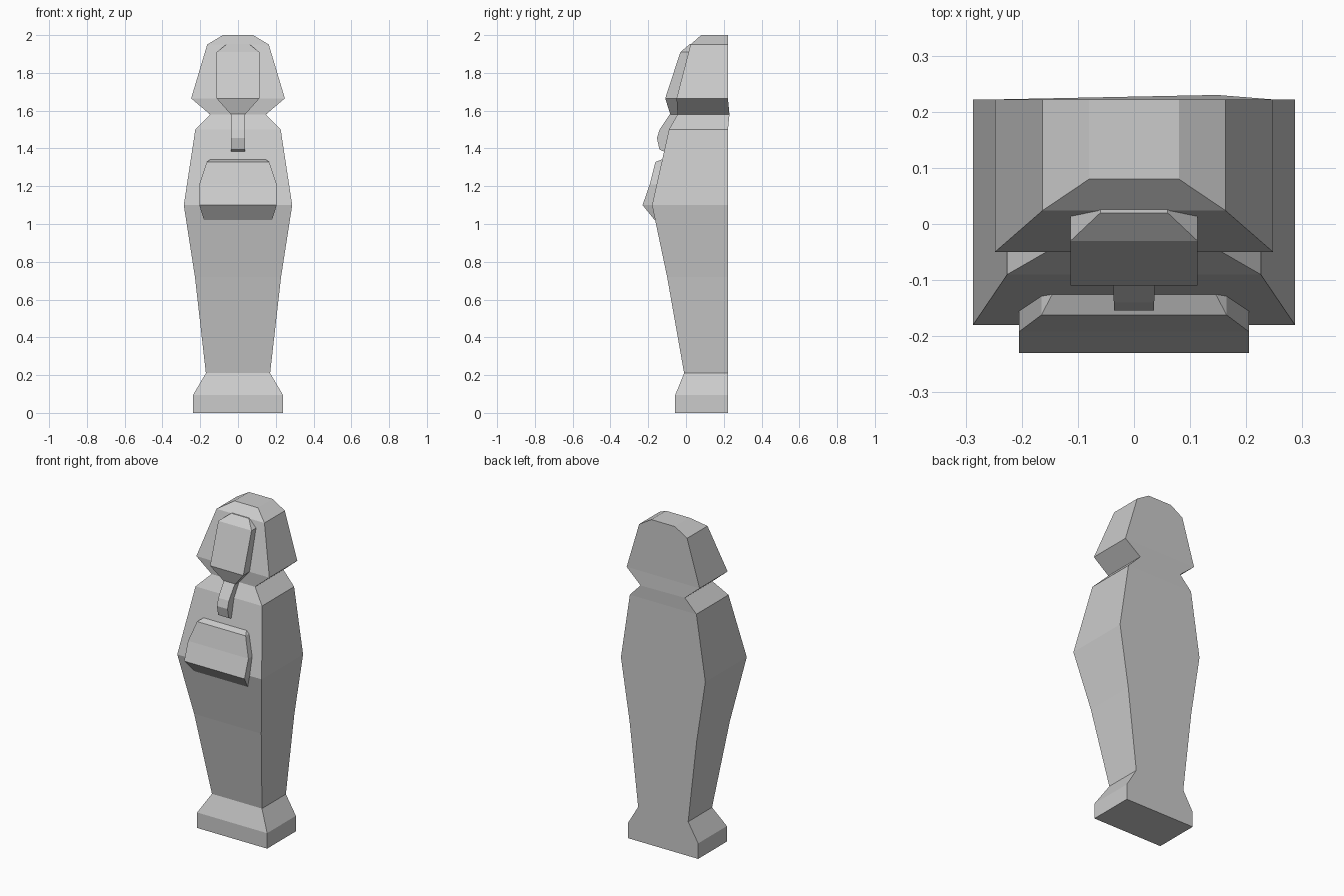
import bpy, bmesh


def loft(name, rows):
    """Stack of rectangular sections: (z, half width, front y, back y)."""
    bm = bmesh.new()
    rings = []
    for z, w, front, back in rows:
        corners = [(-w, front), (w, front), (w, back), (-w, back)]
        rings.append([bm.verts.new((x, y, z)) for x, y in corners])
    for a, b in zip(rings, rings[1:]):
        for i in range(4):
            j = (i + 1) % 4
            bm.faces.new((a[i], a[j], b[j], b[i]))
    bm.faces.new(rings[0][::-1])
    bm.faces.new(rings[-1])
    bmesh.ops.recalc_face_normals(bm, faces=bm.faces[:])
    mesh = bpy.data.meshes.new(name)
    bm.to_mesh(mesh)
    bm.free()
    obj = bpy.data.objects.new(name, mesh)
    bpy.context.collection.objects.link(obj)
    return obj


BACK = 0.222

# Case: foot block, legs, torso, neck and headdress in one flat-backed shell
case = loft("coffin_case", [(z, w, y, BACK) for z, w, y in [
    (0.0, 0.238, -0.057), (0.095, 0.238, -0.057), (0.21, 0.17, -0.01),
    (0.72, 0.228, -0.1), (1.10, 0.287, -0.18), (1.50, 0.226, -0.09),
    (1.58, 0.148, -0.045), (1.665, 0.248, -0.05), (1.95, 0.163, 0.024),
    (2.0, 0.08, 0.08)]])
# slight bulge at one back corner of the neck
case.data.vertices[6 * 4 + 2].co.y = 0.23

# Raised face tapering to the chin
loft("face", [
    (1.58, 0.038, -0.083, 0.0), (1.665, 0.113, -0.11, 0.0),
    (1.91, 0.113, -0.03, 0.04), (1.952, 0.06, 0.02, 0.05)])

# Beard hanging from the chin
loft("beard", [
    (1.385, 0.036, -0.12, -0.09), (1.395, 0.036, -0.141, -0.09),
    (1.455, 0.036, -0.154, -0.08), (1.50, 0.036, -0.14, -0.06),
    (1.585, 0.038, -0.083, 0.0)])

# Crossed arms block on the chest
loft("folded_arms", [
    (1.02, 0.18, -0.165, -0.13), (1.10, 0.205, -0.23, -0.15),
    (1.21, 0.205, -0.192, -0.12), (1.328, 0.165, -0.162, -0.1),
    (1.343, 0.145, -0.124, -0.09)])
